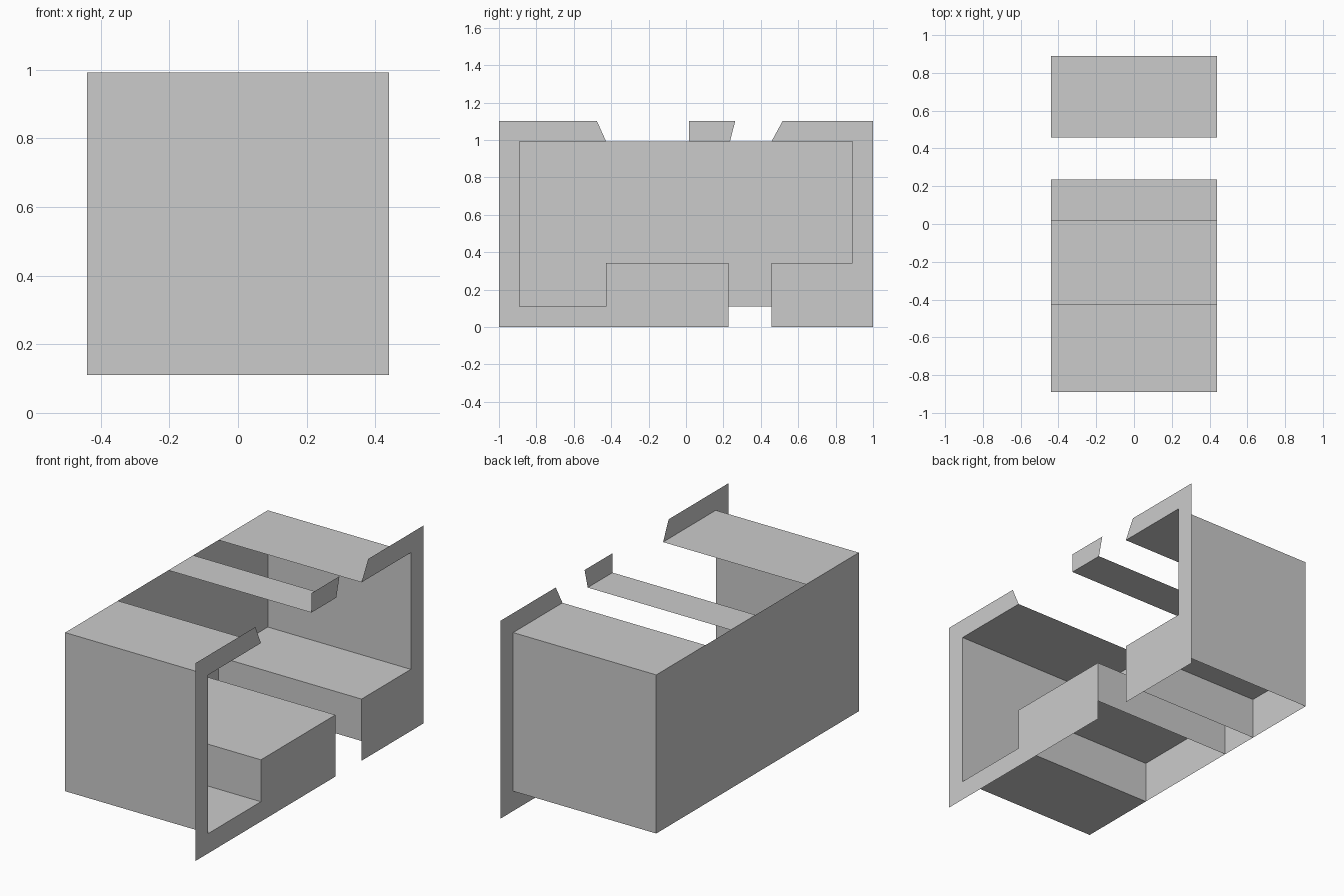
import bpy

if "Cube" in bpy.data.objects:
    bpy.data.objects.remove(bpy.data.objects["Cube"])

X = 0.44                      # half depth; open rim is at +X
LOW, STEP, ROOF, TOP = 0.11, 0.343, 0.992, 1.10
END = 0.89                    # half length of the shell


def add_mesh(name, verts, faces):
    mesh = bpy.data.meshes.new(name)
    mesh.from_pydata(verts, [], faces)
    mesh.update()
    obj = bpy.data.objects.new(name, mesh)
    bpy.context.collection.objects.link(obj)
    return obj


def strip(name, profile):
    """Sweep an open (y, z) profile along x as a thin sheet."""
    n = len(profile)
    verts = [(x, y, z) for x in (-X, X) for y, z in profile]
    return add_mesh(name, verts, [(i, i + 1, n + i + 1, n + i) for i in range(n - 1)])


def panel(name, x, outline):
    """Flat sheet facing +x or -x with a (y, z) outline."""
    return add_mesh(name, [(x, y, z) for y, z in outline], [tuple(range(len(outline)))])


# Folded shell: roof, end wall and stepped floor on each side of the gap
strip("front_shell", [(-0.427, ROOF), (-END, ROOF), (-END, LOW), (-0.427, LOW),
                      (-0.427, STEP), (0.227, STEP), (0.227, LOW)])
strip("back_shell", [(0.457, ROOF), (END, ROOF), (END, STEP), (0.457, STEP), (0.457, LOW)])
strip("back_skirt", [(END, STEP), (END, LOW)])
strip("roof_bar", [(0.017, ROOF), (0.235, ROOF)])

# Solid closing wall on the left
panel("left_wall", -X, [(-END, LOW), (-END, ROOF), (END, ROOF), (END, LOW)])

# Flat rim around the open right side
panel("front_rim", X, [(-1, 0), (0.227, 0), (0.227, STEP), (-0.427, STEP), (-0.427, LOW),
                       (-END, LOW), (-END, ROOF), (-0.427, ROOF), (-0.476, TOP), (-1, TOP)])
panel("back_rim", X, [(1, 0), (1, TOP), (0.516, TOP), (0.457, ROOF), (END, ROOF),
                      (END, STEP), (0.457, STEP), (0.457, 0)])
panel("bar_rim", X, [(0.017, ROOF), (0.235, ROOF), (0.263, TOP), (0.017, TOP)])
